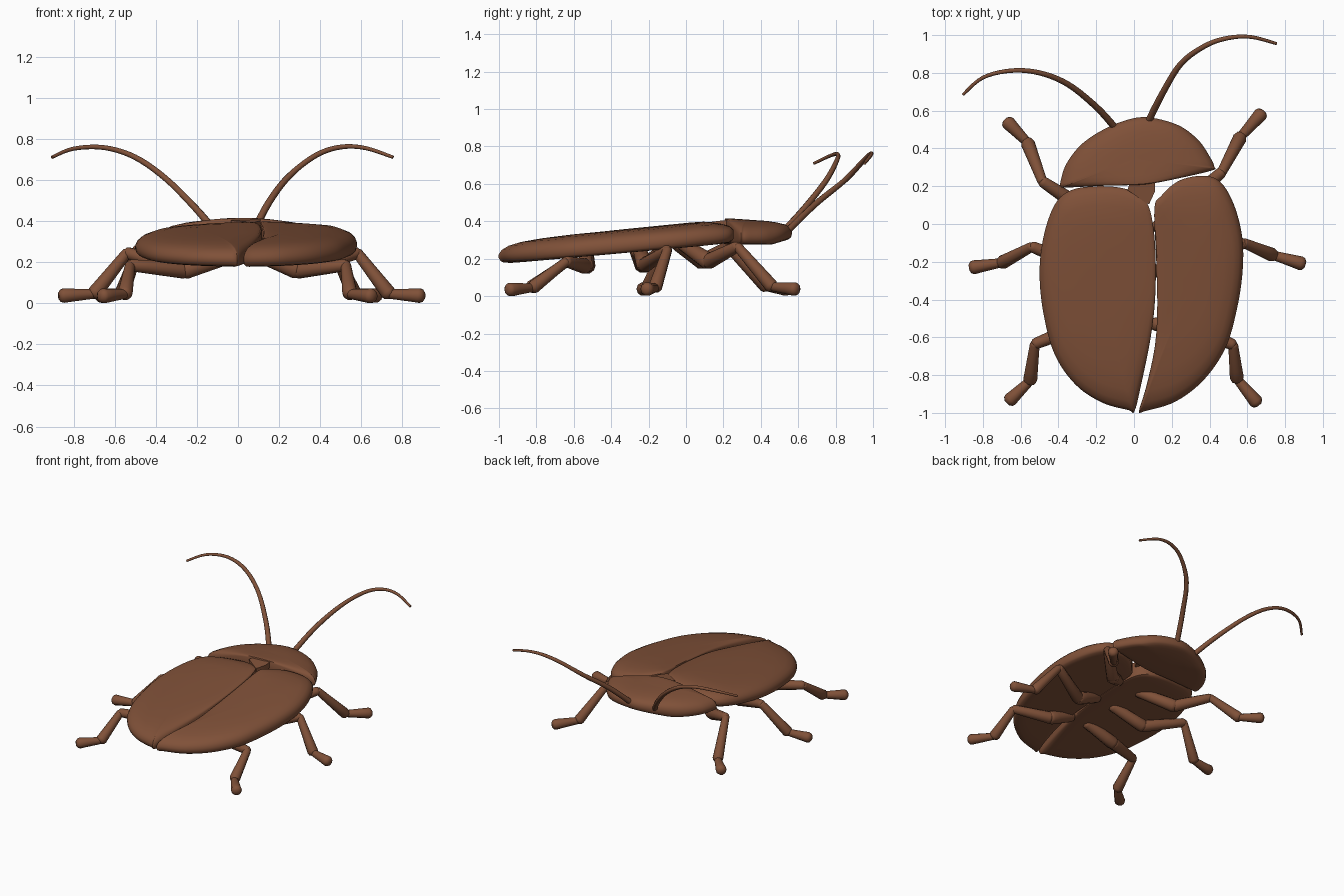
import bpy, bmesh, math
from mathutils import Vector

if "Cube" in bpy.data.objects:
    bpy.data.objects.remove(bpy.data.objects["Cube"])

brown = bpy.data.materials.new("chestnut brown")
brown.diffuse_color = (0.215, 0.082, 0.040, 1)
brown.use_nodes = True
brown.node_tree.nodes["Principled BSDF"].inputs["Base Color"].default_value = brown.diffuse_color


def finish(name, bm, angle=40):
    bmesh.ops.recalc_face_normals(bm, faces=bm.faces)
    mesh = bpy.data.meshes.new(name)
    bm.to_mesh(mesh)
    bm.free()
    mesh.materials.append(brown)
    ob = bpy.data.objects.new(name, mesh)
    bpy.context.collection.objects.link(ob)
    bpy.ops.object.select_all(action='DESELECT')
    ob.select_set(True)
    bpy.context.view_layer.objects.active = ob
    bpy.ops.object.shade_smooth_by_angle(angle=math.radians(angle))
    return ob


def spline(pts, steps, closed=False):
    """Catmull-Rom curve through the points"""
    P = [Vector(p) for p in pts]
    n, out = len(P), []
    get = (lambda i: P[i % n]) if closed else (lambda i: P[max(0, min(n - 1, i))])
    for i in range(n if closed else n - 1):
        a, b, c, d = (get(i + k) for k in (-1, 0, 1, 2))
        for s in range(steps):
            t = s / steps
            out.append(0.5 * (2*b + (c - a)*t + (2*a - 5*b + 4*c - d)*t*t
                              + (3*b - a - 3*c + d)*t**3))
    return out if closed else out + [P[-1]]


def loft(bm, rings):
    """Bridge rings of points; both ends close to their middle"""
    R = [[bm.verts.new(p) for p in r] for r in rings]
    n = len(R[0])
    for a, b in zip(R, R[1:]):
        for i in range(n):
            bm.faces.new((a[i], a[(i+1) % n], b[(i+1) % n], b[i]))
    for r in (R[0], R[-1]):
        mid = bm.verts.new(sum((v.co for v in r), Vector()) / n)
        for i in range(n):
            bm.faces.new((r[i], r[(i+1) % n], mid))


def tube(bm, path, radii, sides=10):
    rings = []
    for i, (p, r) in enumerate(zip(path, radii)):
        d = path[min(i+1, len(path)-1)] - path[max(i-1, 0)]
        q = d.to_track_quat('Z', 'Y')
        rings.append([p + q @ Vector((r*math.cos(2*math.pi*k/sides),
                                      r*math.sin(2*math.pi*k/sides), 0))
                      for k in range(sides)])
    loft(bm, rings)


# size from the middle, height share at an outer rim, height share at an inner edge
SHELL = [(.08, .04, .04), (.5, .03, .04), (.78, .02, .05), (.90, .03, .06),
         (.96, .08, .07), (.985, .15, .08), (1, .3, .09), (1, .45, .93),
         (.975, .63, .98), (.92, .78, .99), (.82, .89, 1), (.65, .96, 1),
         (.4, 1, 1), (.08, 1, 1)]


def shell(name, outline, low, high):
    """outline: x, y, and how much the edge is a rim (1) or an inner edge (0)"""
    ring = spline(outline, 6, True)
    mid = sum(ring, Vector()) / len(ring)
    rings = []
    for s, outer, inner in SHELL:
        row = []
        for p in ring:
            w = max(0, min(1, p.z))
            q = mid + (p - mid) * s
            h = inner + (outer - inner) * w
            lo, hi = low(q.x, q.y), high(q.x, q.y)
            row.append(Vector((q.x, q.y, lo + (hi - lo) * h)))
        rings.append(row)
    bm = bmesh.new()
    loft(bm, rings)
    return finish(name, bm, 50)


# wing cases
wing_low = lambda x, y: 0.258 + 0.09 * y
wing_high = lambda x, y: 0.391 + 0.10 * min(y, .1) - 0.08 * (x - .1) ** 2
shell("left_wing_case",
      [(-.19, .2, .7), (-.04, .185, .4), (.06, .125, .1), (.10, 0, 0), (.115, -.2, 0),
       (.11, -.42, .05), (.085, -.62, .3), (.04, -.84, .65), (.003, -.99, 1),
       (-.03, -.985, 1), (-.17, -.945, 1), (-.31, -.85, 1), (-.42, -.69, 1),
       (-.48, -.47, 1), (-.50, -.25, 1), (-.475, -.05, 1), (-.415, .11, 1),
       (-.33, .18, .9)], wing_low, wing_high)
shell("right_wing_case",
      [(.37, .255, .7), (.24, .23, .4), (.145, .15, .1), (.108, .08, 0), (.118, -.2, 0),
       (.123, -.45, .05), (.11, -.65, .3), (.065, -.86, .65), (.027, -.99, 1),
       (.06, -.99, 1), (.22, -.94, 1), (.37, -.825, 1), (.485, -.655, 1),
       (.545, -.45, 1), (.575, -.25, 1), (.573, -.07, 1), (.53, .1, 1),
       (.46, .22, .9)], wing_low, wing_high)

# head shield
shell("head_shield",
      [(-.387, .197, 1), (-.39, .22, 1), (-.36, .315, 1), (-.285, .415, 1),
       (-.18, .49, 1), (-.05, .547, 1), (.07, .565, 1), (.23, .525, 1),
       (.34, .445, 1), (.405, .35, 1), (.425, .305, 1), (.417, .285, .95),
       (.25, .245, .3), (.06, .21, 0), (-.15, .203, .2), (-.36, .193, .95)],
      lambda x, y: 0.274 + 0.3 * max(0, y - 0.46),
      lambda x, y: 0.432 - 0.07 * y - 0.22 * (x - .03) ** 2)

# small triangular plate between the wing cases
bm = bmesh.new()
tri = [(-.035, .18), (-.02, .225), (.11, .225), (.11, .17), (.08, .105), (.065, .11)]
loft(bm, [[Vector((x, y, z + .12 * (y - .1))) for x, y in tri] for z in (.35, .393)])
finish("middle_plate", bm, 30)

# legs: joints are inner hip, hip, knee, ankle, toe
LEGS = {
    "right_front_leg": [(.12, -.02, .28), (.29, .12, .185), (.465, .275, .265),
                        (.563, .46, .05), (.675, .585, .037)],
    "left_front_leg": [(-.08, -.05, .28), (-.28, .09, .185), (-.485, .225, .265),
                       (-.563, .43, .05), (-.67, .54, .037)],
    "right_middle_leg": [(.12, -.25, .25), (.31, -.22, .165), (.58, -.10, .245),
                         (.735, -.165, .045), (.89, -.21, .037)],
    "left_middle_leg": [(-.04, -.27, .25), (-.27, -.23, .165), (-.54, -.12, .245),
                        (-.70, -.205, .045), (-.855, -.23, .037)],
    "right_back_leg": [(.11, -.53, .23), (.29, -.54, .16), (.525, -.64, .185),
                       (.545, -.82, .045), (.65, -.945, .035)],
    "left_back_leg": [(-.03, -.53, .23), (-.26, -.53, .16), (-.525, -.635, .185),
                      (-.55, -.83, .045), (-.66, -.935, .035)],
}
THICK = [(.036, .046), (.042, .030), (.026, .037), (.024, .037)]
for name, joints in LEGS.items():
    bm = bmesh.new()
    J = [Vector(j) for j in joints]
    for a, b, (r0, r1) in zip(J, J[1:], THICK):
        d = (b - a).normalized()
        path, radii = [], []
        for t, push, k in ((0, -.7, .5), (0, -.3, .9), (0, .2, 1), (.7, 0, 1),
                           (1, -.3, 1), (1, .3, .85), (1, .7, .45)):
            path.append(a.lerp(b, t) + d * push * (r0 if t == 0 else r1) * .7)
            radii.append((r0 + (r1 - r0) * t) * k)
        tube(bm, path, radii)
    finish(name, bm, 50)

# antennae
FEELERS = {
    "right_antenna": [(.07, .53, .335), (.15, .69, .49), (.25, .85, .62), (.38, .945, .72),
                      (.5, .985, .76), (.62, .99, .755), (.755, .955, .71)],
    "left_antenna": [(-.10, .51, .335), (-.2, .62, .455), (-.35, .74, .605), (-.5, .80, .71),
                     (-.65, .812, .757), (-.8, .775, .752), (-.905, .685, .71)],
}
for name, pts in FEELERS.items():
    path = spline(pts, 5)
    bm = bmesh.new()
    tube(bm, path, [.019 - .011 * i / (len(path) - 1) for i in range(len(path))], 8)
    finish(name, bm, 50)
